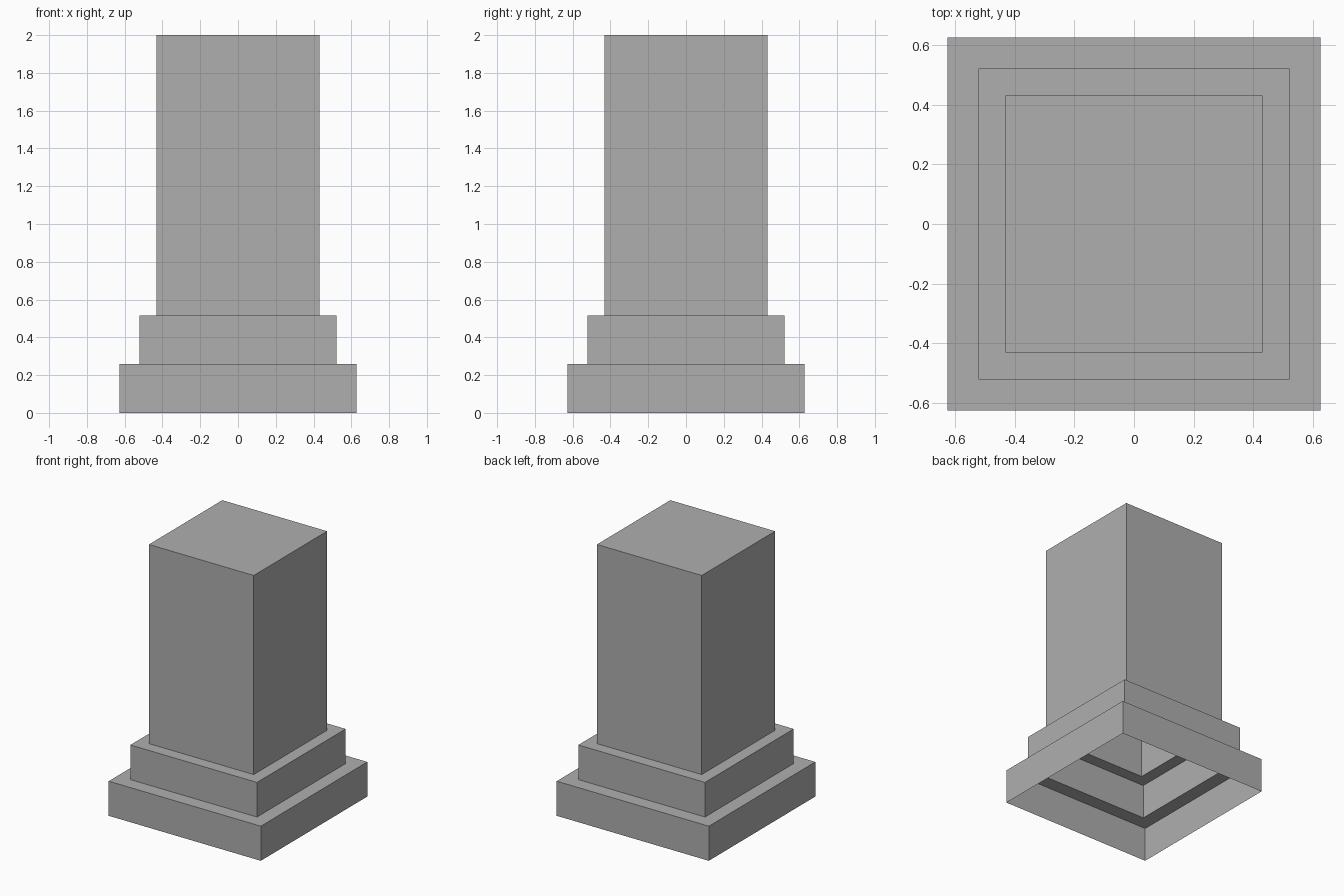
import bpy, bmesh

if "Cube" in bpy.data.objects:
    bpy.data.objects.remove(bpy.data.objects["Cube"])

# Stepped square profile from the ground up: (half width, height)
PROFILE = [(0.627, 0.0), (0.627, 0.258), (0.522, 0.258),
           (0.522, 0.516), (0.432, 0.516), (0.432, 2.0)]
CORNERS = [(-1, -1), (1, -1), (1, 1), (-1, 1)]

bm = bmesh.new()
rings = [[bm.verts.new((sx * h, sy * h, z)) for sx, sy in CORNERS]
         for h, z in PROFILE]

# Walls and ledges: a thin shell, open underneath
for low, high in zip(rings, rings[1:]):
    for i in range(4):
        j = (i + 1) % 4
        bm.faces.new((low[i], low[j], high[j], high[i]))

# Flat top
bm.faces.new(rings[-1])

mesh = bpy.data.meshes.new("stepped_pedestal")
bm.to_mesh(mesh)
bm.free()

# Darker grey stone
stone = bpy.data.materials.new("dark_grey")
stone.diffuse_color = (0.43, 0.43, 0.43, 1.0)
stone.use_nodes = True
stone.node_tree.nodes["Principled BSDF"].inputs["Base Color"].default_value = stone.diffuse_color
mesh.materials.append(stone)

pedestal = bpy.data.objects.new("stepped_pedestal", mesh)
bpy.context.collection.objects.link(pedestal)
